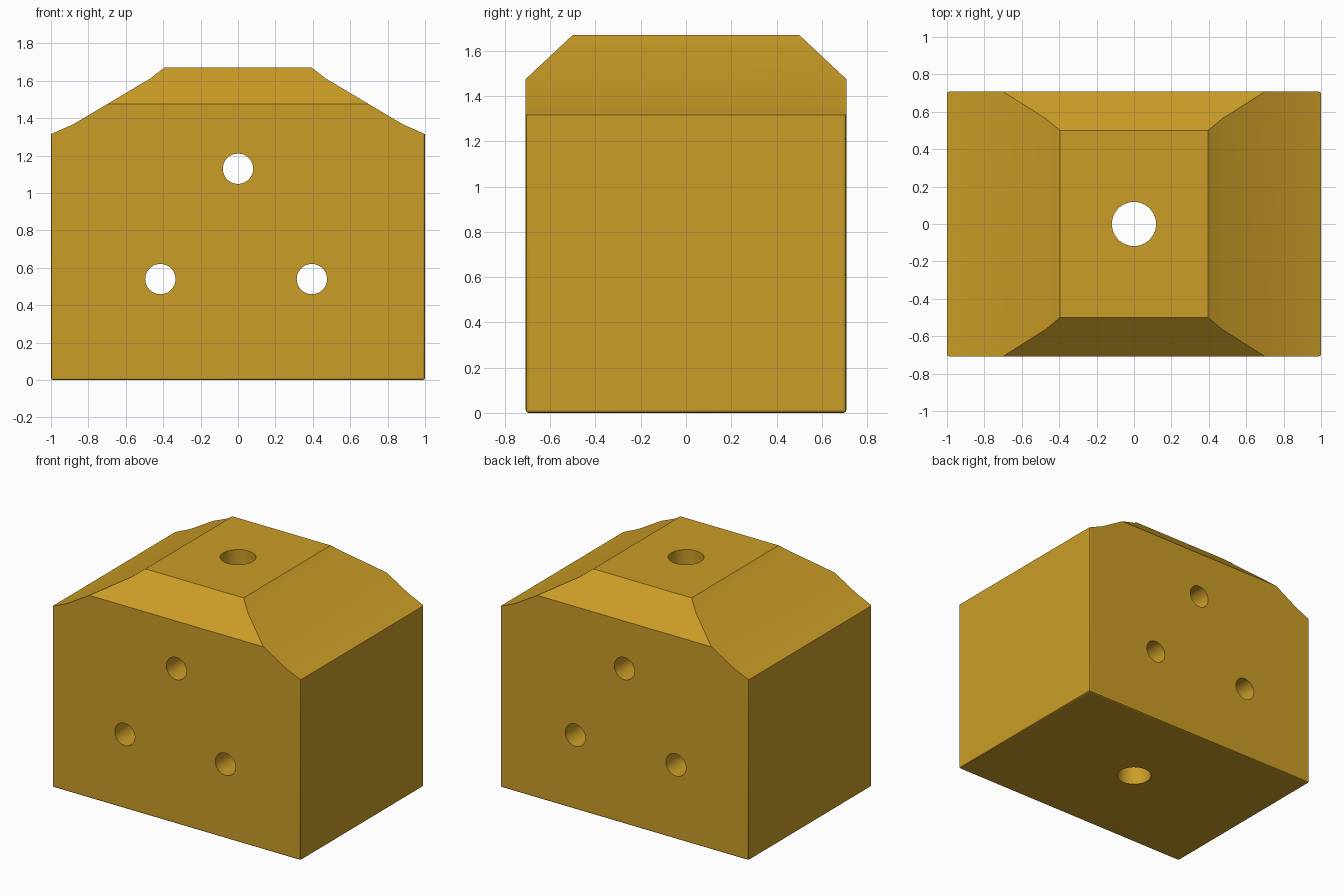
import bpy, bmesh, math
from mathutils import Vector

if "Cube" in bpy.data.objects:
    bpy.data.objects.remove(bpy.data.objects["Cube"])

HX, HY, TOP = 1.0, 0.708, 1.67

# Block: gambrel-like front profile extruded along y
half = [(HX, 0), (HX, 1.315), (0.88, 1.368), (0.47, 1.612), (0.395, TOP)]
profile = half + [(-x, z) for x, z in reversed(half)]
bm = bmesh.new()
face = bm.faces.new([bm.verts.new((x, -HY, z)) for x, z in profile])
ext = bmesh.ops.extrude_face_region(bm, geom=[face])
bmesh.ops.translate(bm, vec=(0, 2 * HY, 0),
                    verts=[g for g in ext["geom"] if isinstance(g, bmesh.types.BMVert)])
bmesh.ops.recalc_face_normals(bm, faces=bm.faces[:])

# Small bevel on vertical corners and bottom edges
edges = []
for e in bm.edges:
    a, b = e.verts[0].co, e.verts[1].co
    bottom = a.z < 0.001 and b.z < 0.001
    upright = abs(a.x - b.x) < 0.001 and abs(a.y - b.y) < 0.001
    if bottom or upright:
        edges.append(e)
bmesh.ops.bevel(bm, geom=edges, offset=0.012, segments=2, profile=0.5, affect='EDGES')

# Sloped facets at the front and back of the top
for s in (-1, 1):
    cut = bmesh.ops.bisect_plane(bm, geom=bm.verts[:] + bm.edges[:] + bm.faces[:],
                                 plane_co=(0, s * 0.5, TOP),
                                 plane_no=Vector((0, s * 0.195, 0.208)).normalized(),
                                 clear_outer=True)
    rim = [g for g in cut["geom_cut"] if isinstance(g, bmesh.types.BMEdge)]
    bmesh.ops.contextual_create(bm, geom=rim)
bmesh.ops.recalc_face_normals(bm, faces=bm.faces[:])

mesh = bpy.data.meshes.new("drilled_block")
bm.to_mesh(mesh)
bm.free()
block = bpy.data.objects.new("drilled_block", mesh)
bpy.context.collection.objects.link(block)

mat = bpy.data.materials.new("ochre")
mat.diffuse_color = (0.6, 0.34, 0.02, 1)
mat.use_nodes = True
mat.node_tree.nodes["Principled BSDF"].inputs["Base Color"].default_value = mat.diffuse_color
mesh.materials.append(mat)


def drill(radius, location, rotation=(0, 0, 0)):
    """Cut a round through-hole in the block."""
    bpy.ops.mesh.primitive_cylinder_add(vertices=48, radius=radius, depth=4,
                                        location=location, rotation=rotation)
    cutter = bpy.context.object
    cutter.name = "hole_cutter"
    cutter.hide_render = True
    mod = block.modifiers.new("hole", 'BOOLEAN')
    mod.object = cutter
    mod.operation = 'DIFFERENCE'
    mod.solver = 'EXACT'
    bpy.context.view_layer.objects.active = block
    bpy.ops.object.modifier_apply(modifier=mod.name)
    bpy.data.objects.remove(cutter, do_unlink=True)


# Three holes front to back, one larger hole top to bottom
for x, z in ((0, 1.13), (-0.415, 0.54), (0.395, 0.54)):
    drill(0.081, (x, 0, z), (math.pi / 2, 0, 0))
drill(0.118, (0, 0, 0.8))

bpy.ops.object.select_all(action='DESELECT')
block.select_set(True)
bpy.context.view_layer.objects.active = block
bpy.ops.object.shade_smooth_by_angle(angle=math.radians(20))
